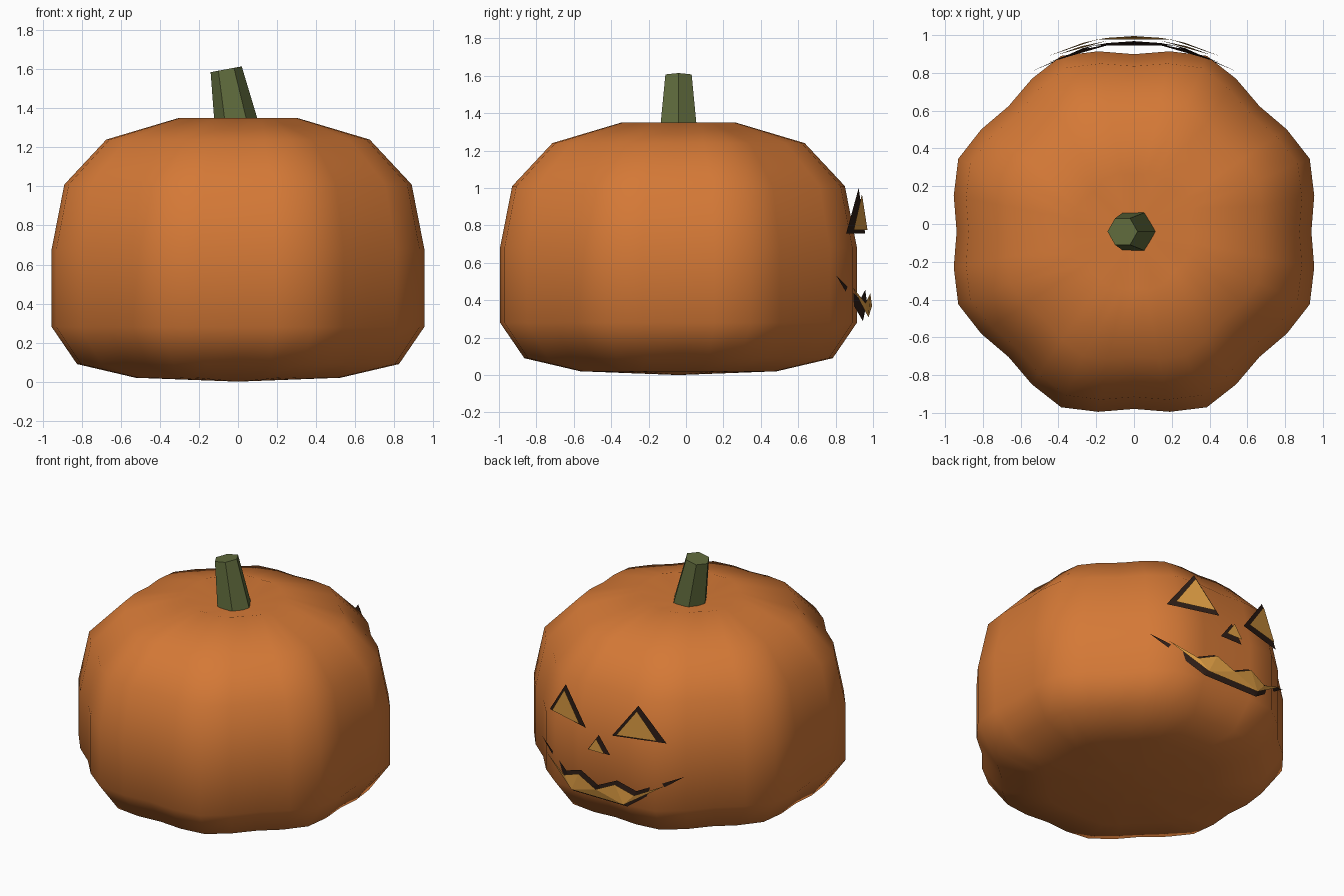
import bpy, bmesh
from math import sin, cos, pi, sqrt, radians
from mathutils import Vector, Matrix

if "Cube" in bpy.data.objects:
    bpy.data.objects.remove(bpy.data.objects["Cube"])

CY = -0.04  # pumpkin axis in y


def material(name, rgb):
    m = bpy.data.materials.new(name)
    m.diffuse_color = (*rgb, 1)
    m.use_nodes = True
    m.node_tree.nodes["Principled BSDF"].inputs["Base Color"].default_value = m.diffuse_color
    return m


ORANGE = material("orange_skin", (0.66, 0.19, 0.037))
GREEN = material("green_stem", (0.115, 0.145, 0.045))
DARK = material("dark_rim", (0.03, 0.014, 0.009))
AMBER = material("amber_glow", (0.78, 0.36, 0.06))


def make_object(name, bm, mat, smooth=False):
    me = bpy.data.meshes.new(name)
    bm.to_mesh(me)
    bm.free()
    me.materials.append(mat)
    for p in me.polygons:
        p.use_smooth = smooth
    ob = bpy.data.objects.new(name, me)
    bpy.context.collection.objects.link(ob)
    return ob


def loft(bm, rings):
    rows = [[bm.verts.new(p) for p in ring] for ring in rings]
    n = len(rows[0])
    for a, b in zip(rows, rows[1:]):
        for i in range(n):
            j = (i + 1) % n
            bm.faces.new((a[i], a[j], b[j], b[i]))
    return rows


# Pumpkin body: eight lobes around, profile of (scale, height)
profile = [(0.55, 0.02), (0.864, 0.09), (1, 0.28), (1, 0.68),
           (0.932, 1.01), (0.707, 1.24), (0.32, 1.35)]
N = 32


def lobed_ring(s, z):
    pts = []
    for i in range(N):
        t = 2 * pi * i / N
        r = s * (0.973 - 0.034 * cos(8 * t))
        pts.append((r * cos(t), r * sin(t) + CY, z))
    return pts


bm = bmesh.new()
rows = loft(bm, [lobed_ring(s, z) for s, z in profile])
bottom = bm.verts.new((0, CY, 0))
top = bm.verts.new((0, CY, 1.27))
for i in range(N):
    j = (i + 1) % N
    bm.faces.new((rows[0][j], rows[0][i], bottom))
    bm.faces.new((rows[-1][i], rows[-1][j], top))
make_object("pumpkin_body", bm, ORANGE, True)

# Stem: tilted, tapered six-sided prism
tilt = Matrix.Translation((0.005, CY, 1.246)) @ Matrix.Rotation(radians(-10.5), 4, 'Y')


def hex_ring(r, z):
    return [tilt @ Vector((r * cos(k * pi / 3), r * sin(k * pi / 3), z)) for k in range(6)]


bm = bmesh.new()
rows = loft(bm, [hex_ring(0.12, 0), hex_ring(0.081, 0.36)])
bm.faces.new(rows[0][::-1])
bm.faces.new(rows[-1])
make_object("stem", bm, GREEN)


# Face plates: thin sheets wrapped around the back (+y) of the pumpkin
def plate(name, outline, radius, mat):
    bm = bmesh.new()
    vs = [bm.verts.new((x, sqrt(radius ** 2 - x * x) + CY, z)) for x, z in outline]
    f = bm.faces.new(vs)
    f.normal_update()
    if f.normal.y < 0:
        f.normal_flip()
    bmesh.ops.triangulate(bm, faces=[f])
    make_object(name, bm, mat)


def mirrored(half):
    # half outline starts and/or ends on x = 0
    return half + [(-x, z) for x, z in reversed(half) if x > 0]


# Eyes
eye_rim = [(0.10, 0.757), (0.45, 0.757), (0.28, 1.0)]
eye_glow = [(0.14, 0.775), (0.405, 0.775), (0.28, 0.968)]
for side, sx in (("left", -1), ("right", 1)):
    plate(side + "_eye_rim", [(sx * x, z) for x, z in eye_rim], 1.003, DARK)
    plate(side + "_eye_glow", [(sx * x, z) for x, z in eye_glow], 1.02, AMBER)

# Nose
plate("nose_rim", mirrored([(0, 0.735), (0.085, 0.615)]), 1.0, DARK)
plate("nose_glow", mirrored([(0, 0.72), (0.062, 0.63)]), 1.03, AMBER)

# Mouth with zigzag upper edge
plate("mouth_rim", mirrored([(0, 0.39), (0.14, 0.455), (0.27, 0.405),
                             (0.55, 0.53), (0.21, 0.288)]), 1.008, DARK)
plate("mouth_glow", mirrored([(0, 0.37), (0.14, 0.437), (0.27, 0.385),
                              (0.46, 0.475), (0.2, 0.308)]), 1.035, AMBER)
